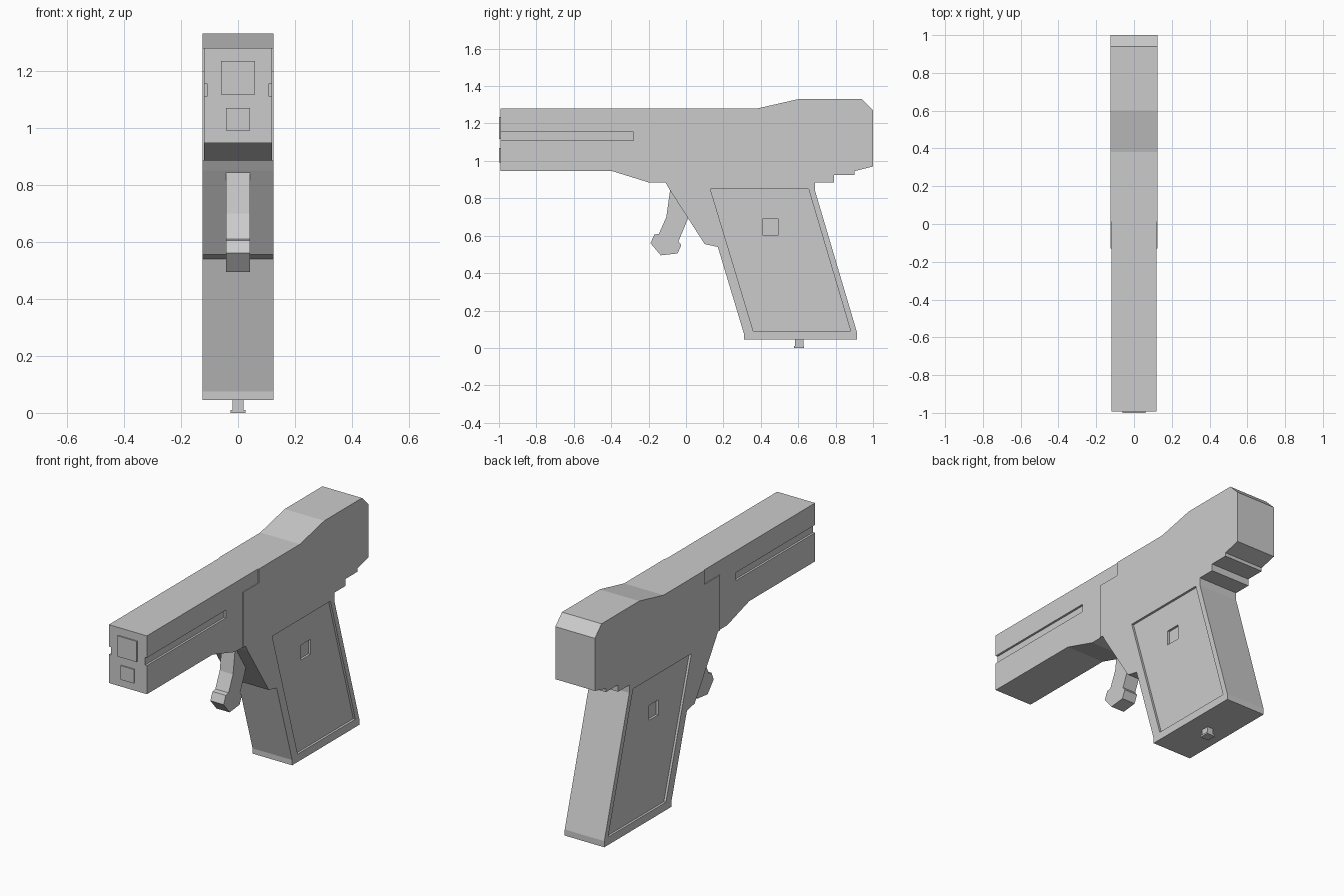
import bpy, bmesh

if "Cube" in bpy.data.objects:
    bpy.data.objects.remove(bpy.data.objects["Cube"])


def prism(name, pts, x0, x1):
    """Extrude a side profile of (y, z) points from x0 to x1."""
    bm = bmesh.new()
    face = bm.faces.new([bm.verts.new((x0, y, z)) for y, z in pts])
    ext = bmesh.ops.extrude_face_region(bm, geom=[face])
    verts = [v for v in ext["geom"] if isinstance(v, bmesh.types.BMVert)]
    bmesh.ops.translate(bm, verts=verts, vec=(x1 - x0, 0, 0))
    bmesh.ops.recalc_face_normals(bm, faces=bm.faces)
    mesh = bpy.data.meshes.new(name)
    bm.to_mesh(mesh)
    bm.free()
    ob = bpy.data.objects.new(name, mesh)
    bpy.context.collection.objects.link(ob)
    return ob


def rect(y0, y1, z0, z1):
    return [(y0, z0), (y1, z0), (y1, z1), (y0, z1)]


def recess(target, pts, half_width, depth):
    """Sink a profile into both sides of the target."""
    for s in (-1, 1):
        ends = sorted((s * (half_width - depth), s * (half_width + 0.1)))
        cutter = prism("cutter", pts, *ends)
        cutter.hide_render = True
        mod = target.modifiers.new("recess", 'BOOLEAN')
        mod.operation = 'DIFFERENCE'
        mod.solver = 'EXACT'
        mod.object = cutter
        bpy.context.view_layer.objects.active = target
        bpy.ops.object.modifier_apply(modifier=mod.name)
        bpy.data.objects.remove(cutter, do_unlink=True)


W = 0.125    # half width of frame
B = 0.12     # half width of barrel housing

# Frame with rear housing and grip
frame = prism("frame_and_grip", [
    (0.01, 1.28), (0.38, 1.28), (0.60, 1.33), (0.94, 1.33), (1.0, 1.27),
    (1.0, 0.97), (0.90, 0.945), (0.90, 0.925), (0.79, 0.925), (0.79, 0.885),
    (0.69, 0.885), (0.69, 0.84), (0.915, 0.08), (0.915, 0.045),
    (0.31, 0.045), (0.31, 0.075), (0.17, 0.54), (0.10, 0.555),
    (-0.09, 0.85), (-0.11, 0.885), (-0.13, 0.885), (-0.13, 1.20),
    (0.01, 1.20)], -W, W)

# Sunken grip panels, each with a small square pocket
recess(frame, [(0.13, 0.85), (0.655, 0.85), (0.88, 0.09), (0.36, 0.09)], W, 0.013)
recess(frame, rect(0.41, 0.495, 0.605, 0.69), W, 0.026)

# Barrel housing with side grooves
barrel = prism("barrel_housing", [
    (-0.993, 1.28), (0.01, 1.28), (0.01, 1.20), (-0.13, 1.20),
    (-0.13, 0.885), (-0.20, 0.885), (-0.40, 0.947), (-0.993, 0.947)], -B, B)
recess(barrel, rect(-1.1, -0.28, 1.11, 1.155), B, 0.012)

# Raised muzzle plates
prism("upper_muzzle_plate", rect(-1.0, -0.98, 1.117, 1.235), -0.06, 0.06)
prism("lower_muzzle_plate", rect(-1.0, -0.98, 0.99, 1.07), -0.042, 0.042)

# Trigger
prism("trigger", [
    (-0.085, 0.845), (-0.105, 0.70), (-0.145, 0.61), (-0.17, 0.605),
    (-0.19, 0.56), (-0.135, 0.495), (-0.045, 0.505), (-0.025, 0.55),
    (-0.04, 0.57), (0.01, 0.69), (0.04, 0.72), (0.0, 0.80)], -0.042, 0.042)

# Peg under the grip
prism("peg_stem", rect(0.583, 0.627, 0.005, 0.06), -0.019, 0.019)
prism("peg_foot", rect(0.578, 0.632, 0.0, 0.01), -0.026, 0.026)
